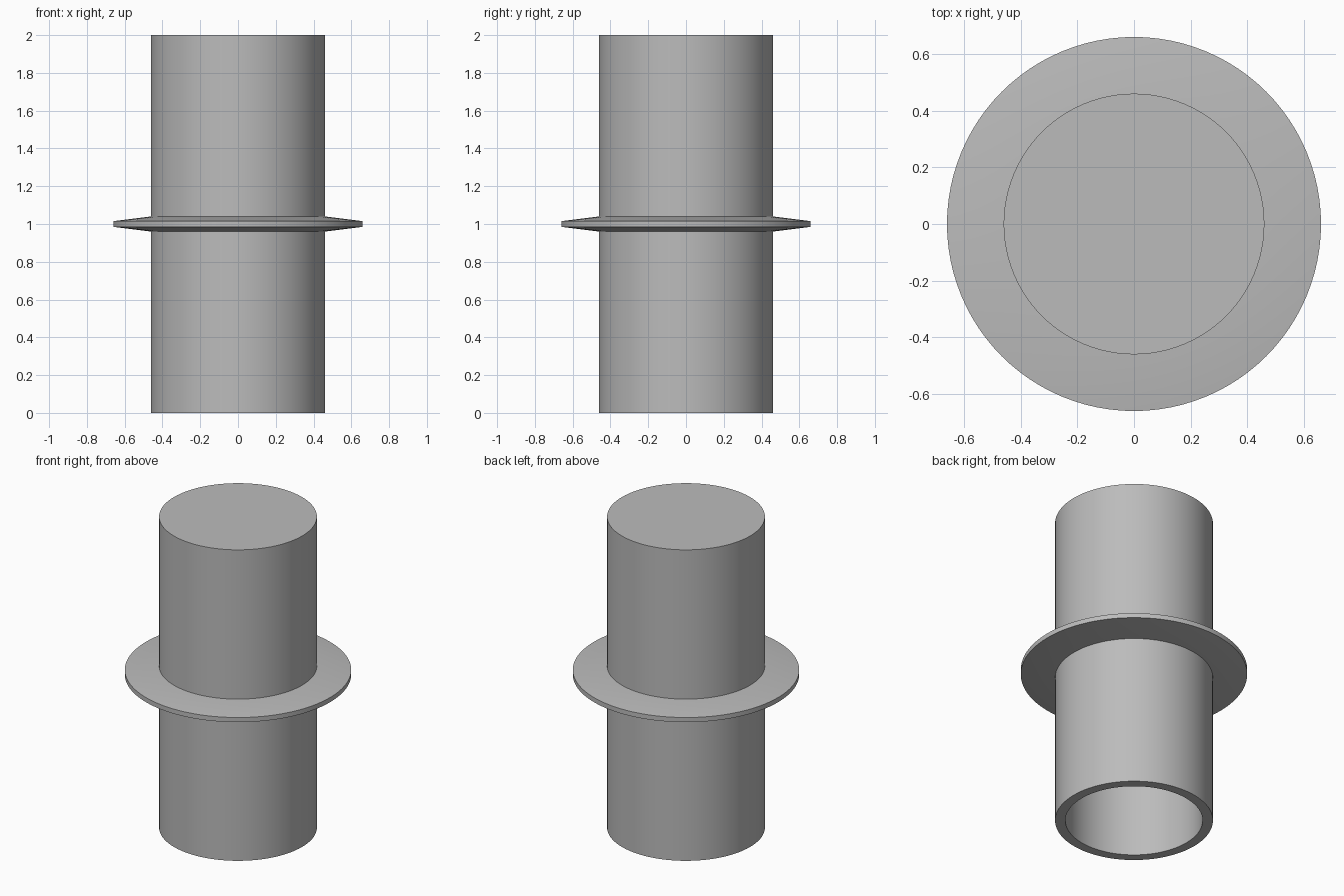
import bpy, bmesh, math
from mathutils import Matrix

if "Cube" in bpy.data.objects:
    bpy.data.objects.remove(bpy.data.objects["Cube"])

SEGMENTS = 96

grey = bpy.data.materials.new("plain grey")
grey.diffuse_color = (0.5, 0.5, 0.5, 1)
grey.use_nodes = True
grey.node_tree.nodes["Principled BSDF"].inputs["Base Color"].default_value = grey.diffuse_color


def lathe(name, profile, closed=False):
    """Spin an (r, z) profile around the z axis."""
    bm = bmesh.new()
    verts = [bm.verts.new((r, 0, z)) for r, z in profile]
    edges = [bm.edges.new(pair) for pair in zip(verts, verts[1:])]
    if closed:
        edges.append(bm.edges.new((verts[-1], verts[0])))
    bmesh.ops.spin(bm, geom=verts + edges, cent=(0, 0, 0), axis=(0, 0, 1),
                   angle=math.tau, steps=SEGMENTS, use_merge=True)
    bmesh.ops.remove_doubles(bm, verts=bm.verts, dist=1e-5)
    bmesh.ops.recalc_face_normals(bm, faces=bm.faces)
    mesh = bpy.data.meshes.new(name)
    bm.to_mesh(mesh)
    bm.free()
    mesh.materials.append(grey)
    obj = bpy.data.objects.new(name, mesh)
    bpy.context.collection.objects.link(obj)
    bpy.ops.object.select_all(action='DESELECT')
    obj.select_set(True)
    bpy.context.view_layer.objects.active = obj
    bpy.ops.object.shade_smooth_by_angle(angle=math.radians(30))
    return obj


# Tube: closed at the top, open at the bottom
lathe("tube", [(0, 2), (0.46, 2), (0.46, 0), (0.40, 0), (0.40, 1.94), (0, 1.94)])

# Flange: tapered ring around the middle
lathe("flange", [(0.45, 0.96), (0.46, 0.96), (0.66, 0.985),
                 (0.66, 1.015), (0.46, 1.04), (0.45, 1.04)], closed=True)
